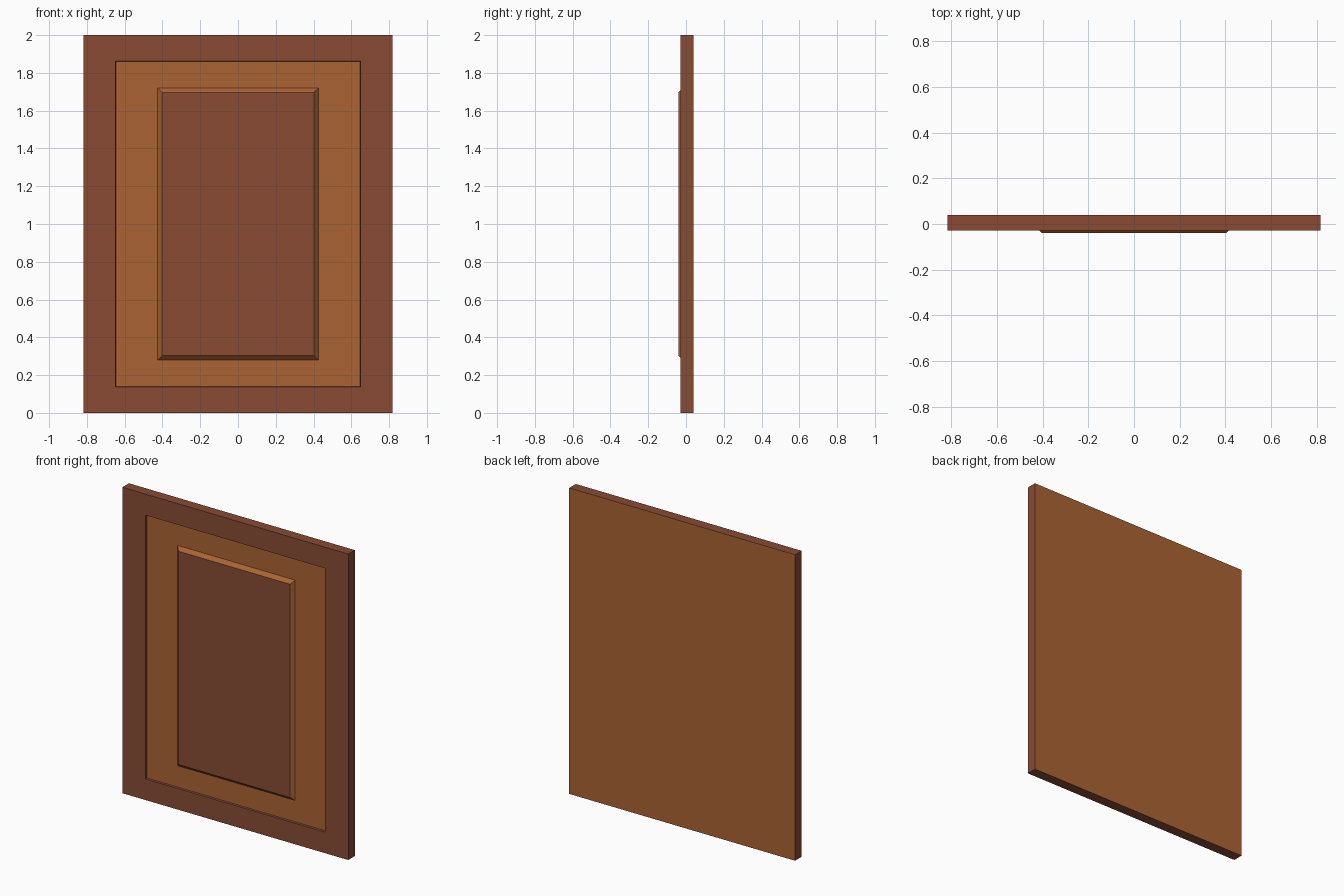
import bpy, bmesh

if "Cube" in bpy.data.objects:
    bpy.data.objects.remove(bpy.data.objects["Cube"])


def material(name, rgb):
    m = bpy.data.materials.new(name)
    m.diffuse_color = (*rgb, 1.0)
    m.use_nodes = True
    m.node_tree.nodes["Principled BSDF"].inputs["Base Color"].default_value = m.diffuse_color
    return m


dark = material("dark_wood", (0.246, 0.070, 0.034))
light = material("light_wood", (0.402, 0.127, 0.033))


def loft(name, rings, band_mats, back_mat=None, front_mat=None):
    """Skin rectangles (half width, half height, y) from back to front, centred on z = 1."""
    bm = bmesh.new()
    loops = [[bm.verts.new((sx * w, y, 1 + sz * h))
              for sx, sz in ((-1, -1), (1, -1), (1, 1), (-1, 1))]
             for w, h, y in rings]
    for a, b, mat in zip(loops, loops[1:], band_mats):
        for i in range(4):
            j = (i + 1) % 4
            bm.faces.new((a[i], a[j], b[j], b[i])).material_index = mat
    if back_mat is not None:
        bm.faces.new(loops[0][::-1]).material_index = back_mat
    if front_mat is not None:
        bm.faces.new(loops[-1]).material_index = front_mat
    mesh = bpy.data.meshes.new(name)
    bm.to_mesh(mesh)
    bm.free()
    mesh.materials.append(dark)
    mesh.materials.append(light)
    obj = bpy.data.objects.new(name, mesh)
    bpy.context.collection.objects.link(obj)
    return obj


DARK, LIGHT = 0, 1
FRONT, FLOOR = -0.028, -0.016

# Slab: dark edges and border, recess wall, light recessed floor, light back
loft("door_frame",
     [(0.817, 1.0, 0.04), (0.817, 1.0, FRONT), (0.649, 0.862, FRONT),
      (0.647, 0.860, FLOOR), (0.425, 0.72, FLOOR)],
     [DARK, DARK, DARK, LIGHT], back_mat=LIGHT)

# Raised panel: light bevelled sides, dark face
loft("raised_panel",
     [(0.425, 0.72, FLOOR), (0.403, 0.697, -0.04)],
     [LIGHT], front_mat=DARK)
